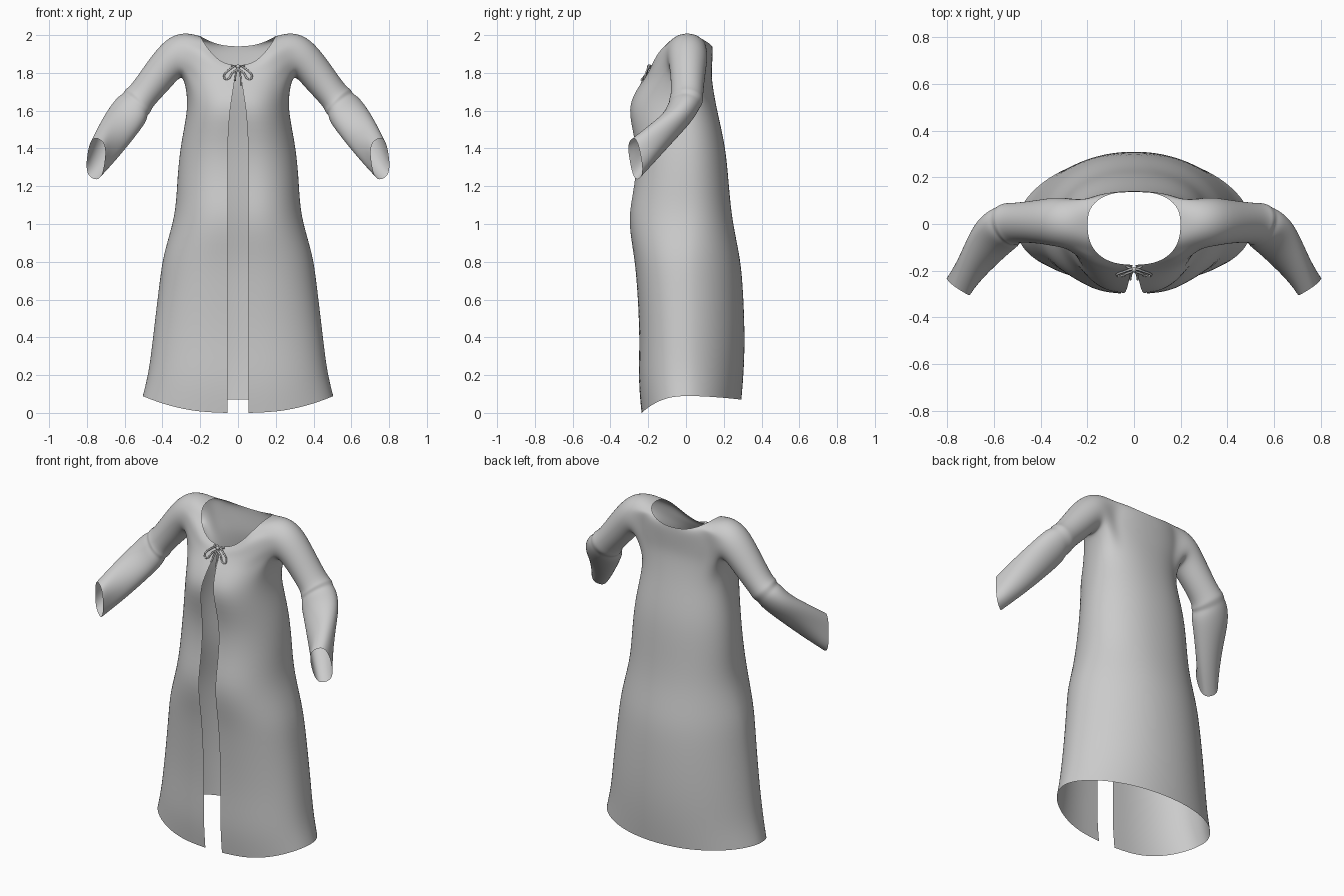
import bpy, bmesh
from math import sin, cos, pi, atan2
from mathutils import Vector as V

if "Cube" in bpy.data.objects:
    bpy.data.objects.remove(bpy.data.objects["Cube"])

N = 16                       # columns from front edge to centre back
# rows: front z, side z, back z, half width, front y, back y, half gap
ROWS = [
    (0.00, 0.09, 0.07, .507, -.235, .295, .056),
    (0.17, 0.22, 0.20, .473, -.253, .307, .056),
    (0.40, 0.42, 0.40, .450, -.243, .315, .056),
    (0.70, 0.70, 0.70, .416, -.260, .302, .056),
    (0.84, 0.84, 0.84, .398, -.275, .285, .056),
    (1.03, 1.04, 1.02, .333, -.310, .245, .056),
    (1.20, 1.20, 1.20, .325, -.270, .228, .056),
    (1.40, 1.40, 1.40, .310, -.255, .212, .056),
    (1.59, 1.58, 1.58, .270, -.308, .170, .045),
    (1.68, 1.69, 1.68, .270, -.280, .150, .030),
    (1.75, 1.77, 1.76, .285, -.235, .138, .020),
    (1.78, 1.85, 1.81, .305, -.215, .137, .014),
    (1.80, 1.93, 1.86, .305, -.203, .140, .010),
    (1.82, 2.02, 1.91, .270, -.192, .142, .008),
    (1.84, 1.995, 1.94, .200, -.175, .140, .007),
]
R0, R1, C0, C1 = 10, 13, 5, 11   # armhole window in the grid
# sleeve rings: centre, half axis towards the top, half axis towards the back
SLEEVE = [
    ((.290, .01, 1.895), (.000, 0, .125), (0, .112, 0)),
    ((.345, .01, 1.882), (.038, 0, .103), (0, .106, 0)),
    ((.420, .01, 1.790), (.055, 0, .080), (0, .092, 0)),
    ((.515, .005, 1.670), (.056, 0, .056), (.01, .085, 0)),
    ((.530, .000, 1.652), (.066, 0, .066), (.02, .093, 0)),
    ((.545, -.008, 1.632), (.058, 0, .058), (.03, .083, 0)),
    ((.558, -.018, 1.612), (.068, 0, .070), (.04, .085, 0)),
    ((.605, -.055, 1.550), (.058, 0, .076), (.06, .070, 0)),
    ((.680, -.160, 1.445), (.022, -.01, .098), (.057, .050, .02)),
    ((.752, -.268, 1.345), (-.015, -.02, .106), (.046, .028, .02)),
]


def spow(a, e):
    return abs(a) ** e * (1 if a > 0 else -1)


def body_point(r, c):
    zf, zs, zb, w, yf, yb, gap = ROWS[r]
    t = pi * c / N
    s, k = sin(t), cos(t)
    front = k > 0
    # skirt: flat front and pointed back; neck: squarish; torso: oval
    if r < 5:
        ex, ey = (.88, .85) if front else (.95, 1.15)
    elif r > 12:
        ex, ey = .85, .8
    else:
        ex, ey = .92, .95
    g = gap * max(0, k)
    x = 0 if c == N else g + (w - g) * s ** ex
    y = (yf if front else yb) * abs(k) ** ey
    z = zs + ((zf if front else zb) - zs) * k * k
    return x, y, z


# Robe: half of the body shell as a grid with an armhole
bm = bmesh.new()
grid = [[bm.verts.new(body_point(r, c)) for c in range(N + 1)] for r in range(len(ROWS))]
for r in range(len(ROWS) - 1):
    for c in range(N):
        if not (R0 <= r < R1 and C0 <= c < C1):
            bm.faces.new((grid[r][c], grid[r][c + 1], grid[r + 1][c + 1], grid[r + 1][c]))

# Sleeve: rings grown out of the armhole rim
rim = [(r, c) for r in range(R0, R1 + 1) for c in range(C0, C1 + 1)
       if r in (R0, R1) or c in (C0, C1)]
rim.sort(key=lambda p: atan2(p[1] - N / 2, p[0] - (R0 + R1) / 2))
start = rim.index((R1, N // 2))
rim = rim[start:] + rim[:start]
n = len(rim)
ring = [grid[r][c] for r, c in rim]
for i, (o, u, v) in enumerate(SLEEVE):
    e = .75 if i == len(SLEEVE) - 1 else 1      # squarish cuff
    pts = [V(o) + V(u) * spow(cos(2 * pi * k / n), e) + V(v) * spow(sin(2 * pi * k / n), e)
           for k in range(n)]
    if i == 0:
        for vert, p in zip(ring, pts):
            vert.co = vert.co.lerp(p, .8)
        continue
    new = [bm.verts.new(p) for p in pts]
    for k in range(n):
        m = (k + 1) % n
        bm.faces.new((ring[k], ring[m], new[m], new[k]))
    ring = new
bmesh.ops.delete(bm, geom=[v for v in bm.verts if not v.link_faces], context='VERTS')
bmesh.ops.recalc_face_normals(bm, faces=bm.faces)
mesh = bpy.data.meshes.new("robe")
for f in bm.faces:
    f.smooth = True
bm.to_mesh(mesh)
bm.free()
robe = bpy.data.objects.new("robe", mesh)
bpy.context.collection.objects.link(robe)
mir = robe.modifiers.new("mirror", 'MIRROR')
mir.merge_threshold = .0005
sub = robe.modifiers.new("smooth", 'SUBSURF')
sub.levels = sub.render_levels = 2
sub.boundary_smooth = 'PRESERVE_CORNERS'


# Bow cords at the neckline
def cord(name, pts, closed=False):
    cu = bpy.data.curves.new(name, 'CURVE')
    cu.dimensions = '3D'
    cu.bevel_depth = .005
    cu.bevel_resolution = 1
    cu.resolution_u = 5
    cu.use_fill_caps = True
    sp = cu.splines.new('BEZIER')
    sp.bezier_points.add(len(pts) - 1)
    for b, p in zip(sp.bezier_points, pts):
        b.co = p
        b.handle_left_type = b.handle_right_type = 'AUTO'
    sp.use_cyclic_u = closed
    bpy.context.collection.objects.link(bpy.data.objects.new(name, cu))


for side, s in (("left", 1), ("right", -1)):
    cord("bow_loop_" + side, [(0, -.195, 1.833), (s * .045, -.205, 1.818), (s * .073, -.22, 1.775),
                              (s * .058, -.222, 1.766), (s * .03, -.212, 1.80)], True)
    cord("bow_tail_" + side, [(0, -.195, 1.833), (s * .012, -.215, 1.79),
                              (s * .016, -.238, 1.735 if s > 0 else 1.76)])
cord("neck_tie", [(-.035, -.182, 1.838), (0, -.192, 1.834), (.035, -.182, 1.838)])
bpy.ops.mesh.primitive_uv_sphere_add(segments=12, ring_count=8, radius=.012, location=(0, -.195, 1.833))
bpy.context.object.name = "bow_knot"
bpy.ops.object.shade_smooth()
